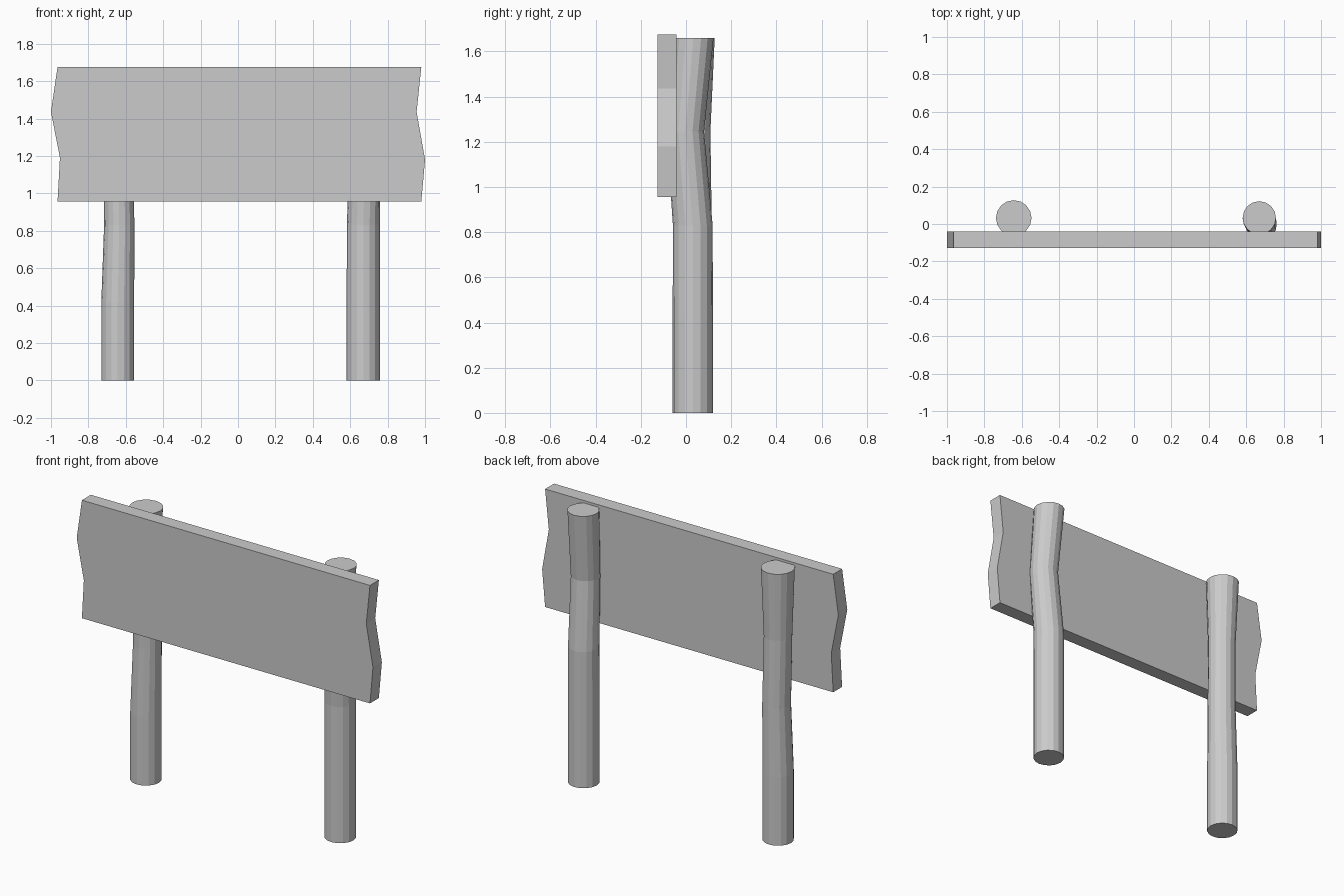
import bpy, bmesh
from math import cos, sin, tau

if "Cube" in bpy.data.objects:
    bpy.data.objects.remove(bpy.data.objects["Cube"])


def finish(name, bm):
    bmesh.ops.recalc_face_normals(bm, faces=bm.faces)
    mesh = bpy.data.meshes.new(name)
    bm.to_mesh(mesh)
    bm.free()
    obj = bpy.data.objects.new(name, mesh)
    bpy.context.collection.objects.link(obj)
    return obj


def post(name, rings, sides=16):
    """Crooked wooden post lofted through (x, y, z, radius) rings."""
    bm = bmesh.new()
    loops = [[bm.verts.new((x + r * cos(tau * i / sides), y + r * sin(tau * i / sides), z))
              for i in range(sides)] for x, y, z, r in rings]
    for a, b in zip(loops, loops[1:]):
        for i in range(sides):
            j = (i + 1) % sides
            bm.faces.new((a[i], a[j], b[j], b[i]))
    bm.faces.new(loops[0])
    bm.faces.new(loops[-1])
    return finish(name, bm)


def board(name, outline, y_front, y_back):
    """Flat plank extruded from an x/z outline."""
    bm = bmesh.new()
    face = bm.faces.new([bm.verts.new((x, y_front, z)) for x, z in outline])
    new = bmesh.ops.extrude_face_region(bm, geom=[face])["geom"]
    # the starting face stays in place as the front
    moved = [g for g in new if isinstance(g, bmesh.types.BMVert)]
    bmesh.ops.translate(bm, verts=moved, vec=(0, y_back - y_front, 0))
    if not face.is_valid or all(len(e.link_faces) == 2 for e in bm.edges):
        return finish(name, bm)
    bmesh.ops.holes_fill(bm, edges=[e for e in bm.edges if e.is_boundary])
    return finish(name, bm)


# Sign board with notched, broken-looking ends
board("sign_board",
      [(-0.965, 0.955), (0.98, 0.955), (1.0, 1.18), (0.955, 1.435),
       (0.98, 1.675), (-0.965, 1.675), (-1.0, 1.435), (-0.952, 1.19)],
      -0.127, -0.041)

# Two slightly bent support posts
post("left_post", [(-0.643, 0.03, 0, 0.088), (-0.643, 0.03, 0.415, 0.088),
                   (-0.635, 0.033, 0.83, 0.081), (-0.641, 0.028, 1.245, 0.08),
                   (-0.643, 0.032, 1.66, 0.095)])
post("right_post", [(0.67, 0.03, 0, 0.089), (0.67, 0.03, 0.415, 0.089),
                    (0.67, 0.03, 0.83, 0.088), (0.68, -0.003, 1.245, 0.083),
                    (0.67, 0.033, 1.66, 0.089)])
